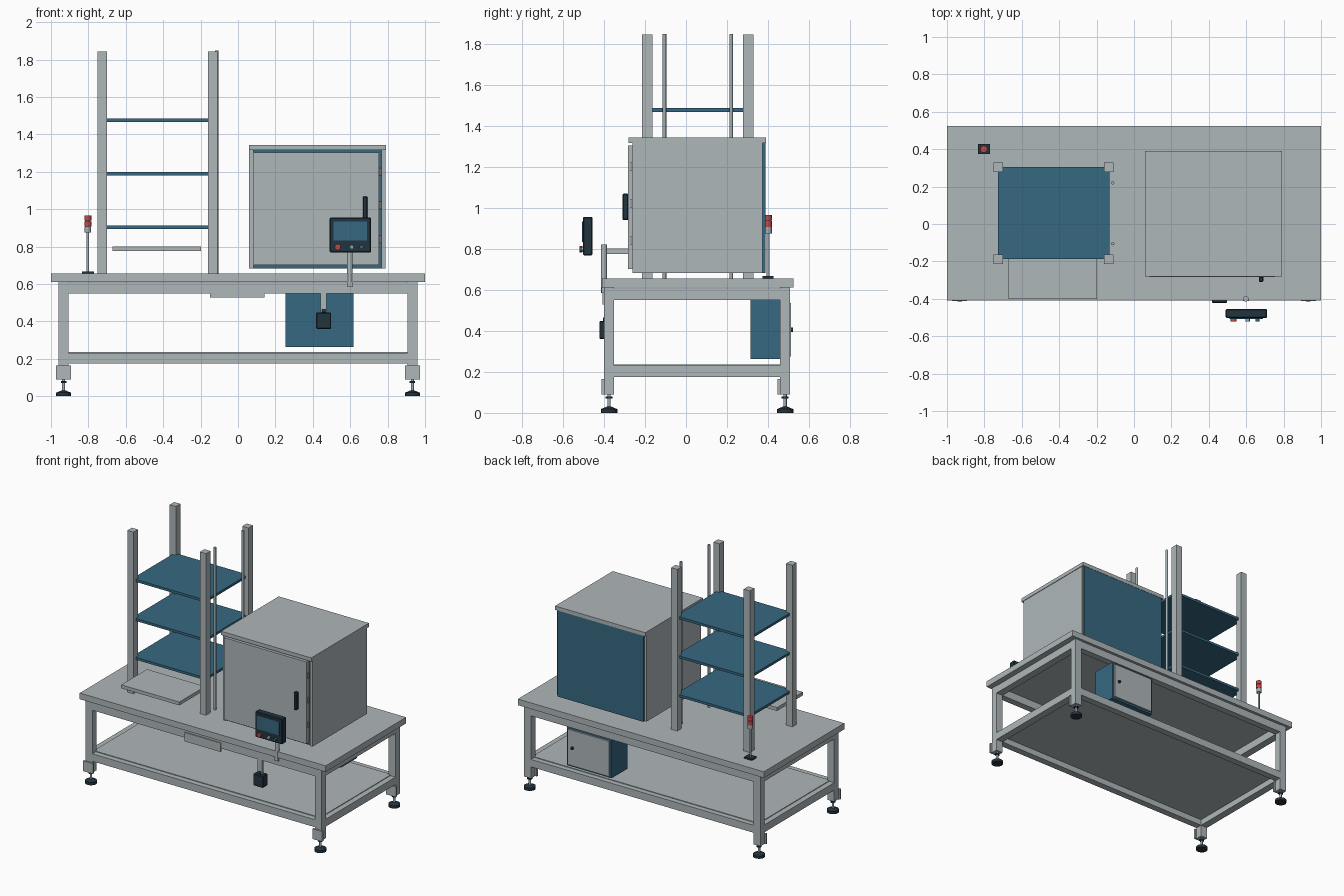
import bpy, bmesh, math
from mathutils import Matrix, Vector

if "Cube" in bpy.data.objects:
    bpy.data.objects.remove(bpy.data.objects["Cube"])


def material(name, rgb):
    m = bpy.data.materials.new(name)
    m.diffuse_color = (*rgb, 1)
    m.use_nodes = True
    m.node_tree.nodes["Principled BSDF"].inputs["Base Color"].default_value = m.diffuse_color
    return m


GREY = material("grey_paint", (0.43, 0.475, 0.49))
BLUE = material("blue_panel", (0.037, 0.138, 0.22))
DARK = material("dark_plastic", (0.016, 0.033, 0.05))
RED = material("red_signal", (0.55, 0.065, 0.06))
STEEL = material("steel", (0.36, 0.42, 0.45))


def finish(name, bm, mat, smooth=False):
    bmesh.ops.recalc_face_normals(bm, faces=bm.faces)
    me = bpy.data.meshes.new(name)
    bm.to_mesh(me)
    bm.free()
    me.materials.append(mat)
    ob = bpy.data.objects.new(name, me)
    bpy.context.collection.objects.link(ob)
    if smooth:
        bpy.context.view_layer.objects.active = ob
        ob.select_set(True)
        bpy.ops.object.shade_smooth_by_angle()
        ob.select_set(False)
    return ob


def box(name, x, y, z, mat, bevel=0):
    """Box from (min, max) ranges."""
    bm = bmesh.new()
    bmesh.ops.create_cube(bm, size=1)
    for v in bm.verts:
        v.co = Vector([(r[0] + r[1]) / 2 + c * (r[1] - r[0])
                       for r, c in zip((x, y, z), v.co)])
    if bevel:
        bmesh.ops.bevel(bm, geom=bm.edges[:], offset=bevel, segments=1, affect='EDGES')
    return finish(name, bm, mat)


def rod(name, start, end, r, mat, r2=None, sides=24):
    """Cylinder or cone between two points."""
    a, b = Vector(start), Vector(end)
    d = b - a
    rot = d.to_track_quat('Z', 'Y').to_matrix().to_4x4()
    bm = bmesh.new()
    bmesh.ops.create_cone(bm, cap_ends=True, segments=sides, radius1=r,
                          radius2=r if r2 is None else r2, depth=d.length,
                          matrix=Matrix.Translation((a + b) / 2) @ rot)
    return finish(name, bm, mat, True)


# Table top and lower deck
box("table_top", (-1, 1), (-0.41, 0.525), (0.61, 0.655), GREY)
box("lower_deck", (-0.92, 0.92), (-0.36, 0.47), (0.219, 0.235), GREY)

# Welded frame: legs, rails and levelling feet
leg_x = [(-0.96, -0.905), (0.905, 0.96)]
leg_y = [(-0.40, -0.35), (0.458, 0.508)]
for x in leg_x:
    for y in leg_y:
        box("leg", x, y, (0.09, 0.61), GREY)
        cx, cy = sum(x) / 2, sum(y) / 2
        s = 1 if cx > 0 else -1
        box("foot_bracket", (cx - 0.04, cx + 0.04), (y[0] - 0.012, y[0] + 0.002),
            (0.09, 0.165), GREY)
        rod("foot_pad", (cx, cy, 0), (cx, cy, 0.02), 0.04, DARK)
        rod("foot_pad_dome", (cx, cy, 0.02), (cx, cy, 0.03), 0.036, DARK, 0.012)
        rod("foot_stem", (cx, cy, 0.025), (cx, cy, 0.092), 0.008, STEEL)
        rod("foot_nut", (cx, cy, 0.07), (cx, cy, 0.08), 0.017, DARK, sides=6)
for z in [(0.55, 0.607), (0.175, 0.23)]:
    for y in leg_y:
        box("long_rail", (-0.906, 0.906), y, z, GREY)
    for x in leg_x:
        box("side_rail", x, (-0.351, 0.459), z, GREY)

# Storage rack: posts, shelves, guide rods, feed tray
for x in [(-0.75, -0.70), (-0.16, -0.11)]:
    for y in [(-0.215, -0.163), (0.278, 0.33)]:
        box("rack_post", x, y, (0.655, 1.843), GREY)
for z in (0.895, 1.18, 1.467):
    box("rack_shelf", (-0.728, -0.132), (-0.187, 0.304), (z, z + 0.018), BLUE)
for y in (-0.105, 0.22):
    rod("guide_rod", (-0.114, y, 0.655), (-0.114, y, 1.847), 0.009, STEEL, sides=16)
box("feed_tray", (-0.67, -0.197), (-0.40, -0.10), (0.775, 0.80), GREY)

# Machine enclosure: blue core clad in grey panels
box("enclosure_core", (0.08, 0.77), (-0.25, 0.375), (0.682, 1.317), BLUE)
box("enclosure_back", (0.075, 0.775), (0.37, 0.388), (0.682, 1.315), BLUE)
for x in [(0.06, 0.082), (0.766, 0.788)]:
    box("enclosure_side", x, (-0.26, 0.372), (0.682, 1.316), GREY)
box("enclosure_cap", (0.058, 0.792), (-0.28, 0.39), (1.315, 1.343), GREY)
box("enclosure_door", (0.084, 0.755), (-0.283, -0.255), (0.702, 1.304), GREY)
box("door_handle", (0.667, 0.692), (-0.309, -0.281), (0.94, 1.068), DARK, 0.004)
for z in (0.82, 1.0, 1.18):
    rod("door_hinge", (0.76, -0.268, z), (0.76, -0.268, z + 0.04), 0.006, STEEL, sides=12)

# Control panel with screen, buttons and support pole
box("control_housing", (0.49, 0.712), (-0.503, -0.455), (0.768, 0.955), DARK, 0.005)
box("control_screen", (0.51, 0.69), (-0.507, -0.50), (0.832, 0.933), BLUE)
for x, r, mat in [(0.533, 0.016, RED), (0.608, 0.011, STEEL), (0.66, 0.011, BLUE)]:
    rod("button_collar", (x, -0.50, 0.797), (x, -0.508, 0.797), r * 0.8, STEEL)
    rod("button", (x, -0.507, 0.797), (x, -0.52, 0.797), r, mat)
rod("panel_pole", (0.598, -0.40, 0.585), (0.598, -0.40, 0.82), 0.015, GREY)
box("pole_clamp", (0.582, 0.614), (-0.413, -0.395), (0.585, 0.61), GREY)

# Front plate, hanging switch box
box("front_plate", (-0.15, 0.143), (-0.408, -0.395), (0.527, 0.592), GREY)
box("switch_bracket", (0.44, 0.474), (-0.40, -0.38), (0.45, 0.56), GREY)
box("switch_box", (0.418, 0.498), (-0.422, -0.365), (0.36, 0.447), DARK, 0.004)
rod("switch_gland", (0.458, -0.393, 0.445), (0.458, -0.393, 0.465), 0.012, DARK)

# Electrical cabinet below the table, door at the rear
box("cabinet", (0.255, 0.617), (0.315, 0.50), (0.262, 0.552), BLUE)
box("cabinet_door", (0.268, 0.604), (0.495, 0.512), (0.275, 0.535), GREY)
rod("cabinet_knob", (0.565, 0.508, 0.405), (0.565, 0.522, 0.405), 0.011, DARK)

# Signal tower
sx, sy = -0.803, 0.40
box("signal_base", (sx - 0.032, sx + 0.032), (sy - 0.027, sy + 0.027), (0.655, 0.666), DARK)
rod("signal_pole", (sx, sy, 0.665), (sx, sy, 0.878), 0.007, STEEL)
rod("signal_body", (sx, sy, 0.875), (sx, sy, 0.905), 0.018, STEEL)
rod("signal_core", (sx, sy, 0.904), (sx, sy, 0.942), 0.015, DARK)
for z in (0.907, 0.938):
    rod("signal_lamp", (sx, sy, z), (sx, sy, z + 0.027), 0.019, RED)
